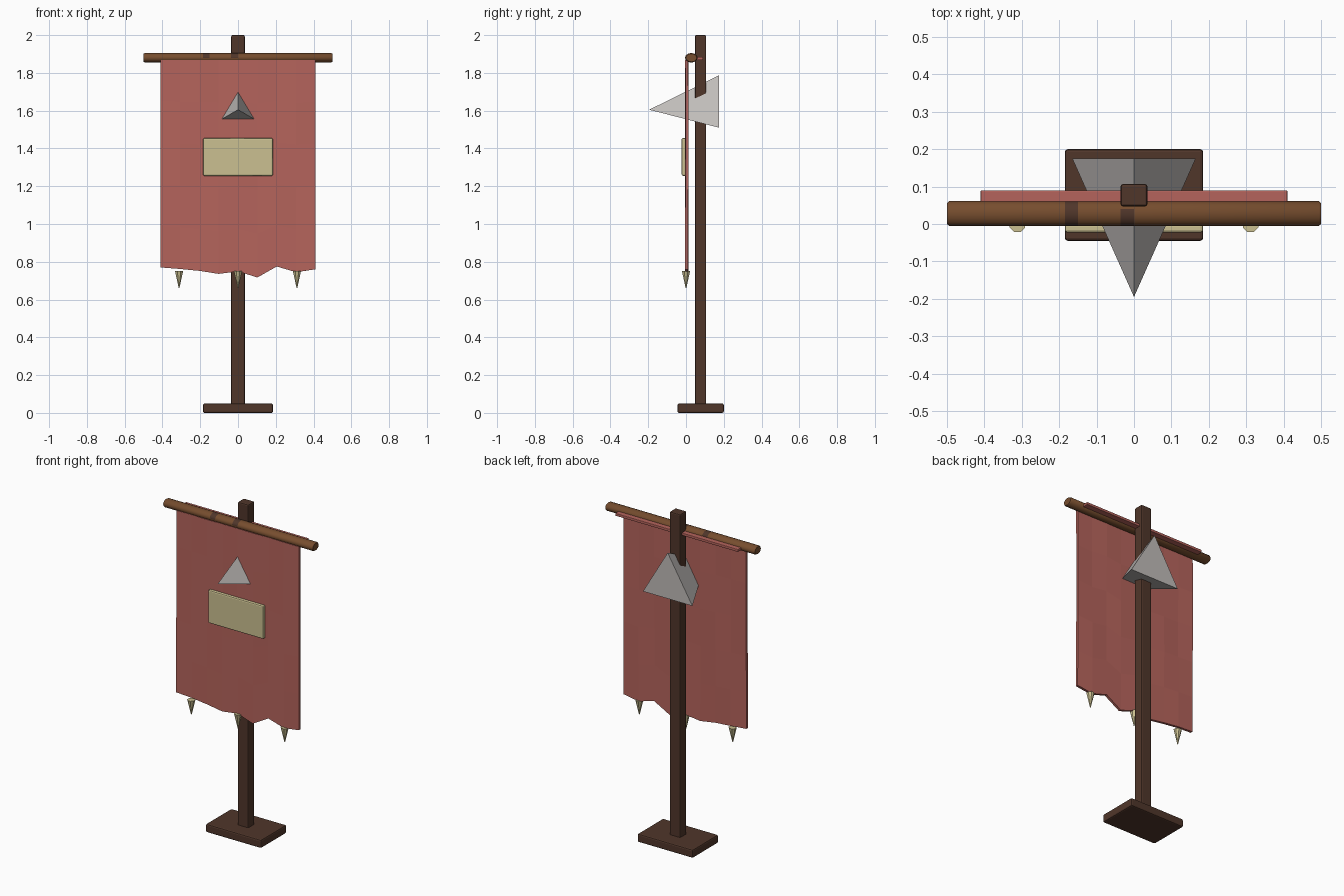
import bpy, bmesh, math
from mathutils import Matrix

if "Cube" in bpy.data.objects:
    bpy.data.objects.remove(bpy.data.objects["Cube"], do_unlink=True)


def material(name, *rgb):
    linear = [((c / 255 + 0.055) / 1.055) ** 2.4 for c in rgb] + [1]
    m = bpy.data.materials.new(name)
    m.use_nodes = True
    m.diffuse_color = linear
    m.node_tree.nodes["Principled BSDF"].inputs["Base Color"].default_value = linear
    return m


dark_wood = material("dark wood", 80, 54, 42)
wood = material("warm wood", 118, 77, 46)
cloth_red = material("faded red cloth", 181, 100, 92)
brass = material("pale brass", 203, 192, 145)
steel = material("grey steel", 192, 188, 185)


def finish(name, bm, *mats):
    bmesh.ops.recalc_face_normals(bm, faces=bm.faces)
    mesh = bpy.data.meshes.new(name)
    bm.to_mesh(mesh)
    bm.free()
    for m in mats:
        mesh.materials.append(m)
    obj = bpy.data.objects.new(name, mesh)
    bpy.context.collection.objects.link(obj)
    return obj


def bevel(obj, width, segments=1):
    mod = obj.modifiers.new("Bevel", "BEVEL")
    mod.width = width
    mod.segments = segments
    mod.limit_method = "ANGLE"


def box(name, mat, low, high, width):
    bm = bmesh.new()
    bmesh.ops.create_cube(bm, size=1)
    for v in bm.verts:
        v.co = [a + (b - a) * (c + 0.5) for a, b, c in zip(low, high, v.co)]
    obj = finish(name, bm, mat)
    bevel(obj, width, 2)
    return obj


# Stand
box("base", dark_wood, (-0.185, -0.045, 0), (0.185, 0.2, 0.05), 0.008)
box("post", dark_wood, (-0.036, 0.047, 0.04), (0.036, 0.107, 2), 0.007)

# Crossbar: rings along x, with dark worn patches
bm = bmesh.new()
sides = 16
rings = []
for x, s in [(-0.5, 0.85), (-0.494, 1), (-0.185, 1), (-0.15, 1),
             (-0.036, 1), (0, 1), (0.494, 1), (0.5, 0.85)]:
    turns = [math.tau * i / sides for i in range(sides)]
    rings.append([bm.verts.new((x, 0.028 + 0.033 * s * math.cos(t),
                                1.88 + 0.025 * s * math.sin(t))) for t in turns])
for a, b in zip(rings, rings[1:]):
    for i in range(sides):
        j = (i + 1) % sides
        bm.faces.new((a[i], a[j], b[j], b[i]))
bm.faces.new(rings[0])
bm.faces.new(rings[-1])
for f in bm.faces:
    c = f.calc_center_median()
    band = -0.185 < c.x < -0.15 and c.z > 1.88
    chip = -0.036 < c.x < 0 and c.z > 1.88 and c.y < 0.042
    f.material_index = int(band or chip)
bar = finish("crossbar", bm, wood, dark_wood)
bpy.context.view_layer.objects.active = bar
bar.select_set(True)
bpy.ops.object.shade_smooth_by_angle(angle=math.radians(40))

# Banner cloth with a ragged hem and faint ripples
hem = [0.77, 0.762, 0.752, 0.736, 0.749, 0.717, 0.775, 0.745, 0.76]
rows = 5
bm = bmesh.new()
grid = []
for r in range(rows + 1):
    line = []
    for c, bottom in enumerate(hem):
        z = 1.868 + (bottom - 1.868) * r / rows
        y = 0.004 + 0.002 * math.sin(c * 2.3 + r * 1.1)
        line.append(bm.verts.new((-0.41 + 0.82 * c / (len(hem) - 1), y, z)))
    grid.append(line)
for a, b in zip(grid, grid[1:]):
    for i in range(len(hem) - 1):
        bm.faces.new((a[i], a[i + 1], b[i + 1], b[i]))
cloth = finish("banner_cloth", bm, cloth_red)
solid = cloth.modifiers.new("Thickness", "SOLIDIFY")
solid.thickness = 0.015
solid.offset = 0

# Cloth edge folded behind the bar
box("cloth_fold", cloth_red, (-0.41, 0.05, 1.868), (0.41, 0.09, 1.884), 0.003)

# Plaque
box("plaque", brass, (-0.185, -0.023, 1.255), (0.185, 0, 1.455), 0.007)

# Three-sided spike driven through the cloth and post
bm = bmesh.new()
tip = bm.verts.new((0, -0.195, 1.605))
rim = [bm.verts.new(p) for p in
       ((0, 0.175, 1.787), (-0.165, 0.175, 1.51), (0.165, 0.175, 1.51))]
bm.faces.new(rim)
for i in range(3):
    bm.faces.new((tip, rim[i], rim[(i + 1) % 3]))
finish("spike", bm, steel)

# Hanging points below the hem
for name, x in (("right", -0.312), ("middle", 0), ("left", 0.312)):
    bm = bmesh.new()
    bmesh.ops.create_cone(bm, cap_ends=True, segments=8, radius1=0.002,
                          radius2=0.023, depth=0.09,
                          matrix=Matrix.Translation((x, 0, 0.705))
                          @ Matrix.Rotation(math.pi / 8, 4, "Z"))
    finish("hem_point_" + name, bm, brass)
